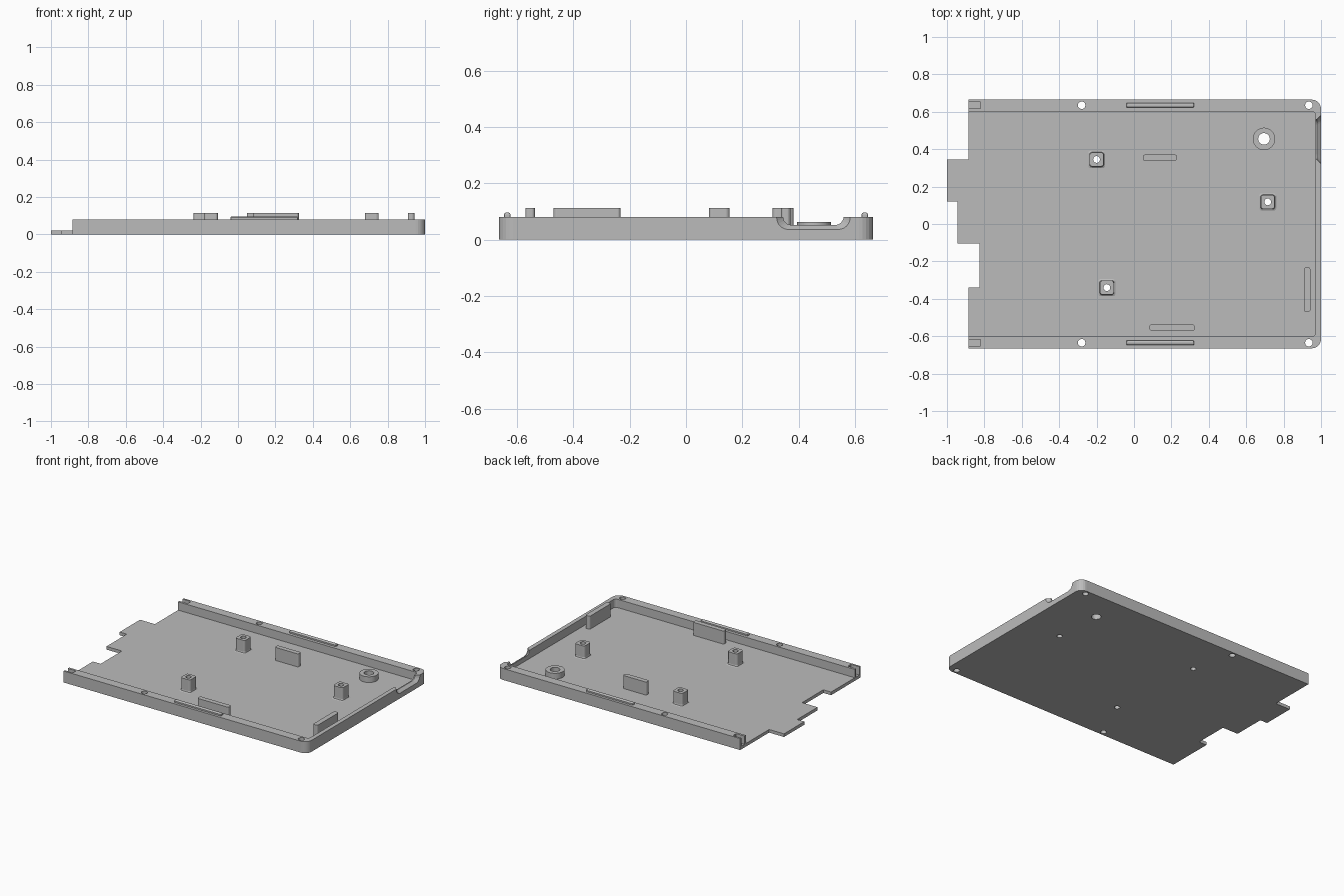
import bpy, bmesh, math
from mathutils import Vector

if "Cube" in bpy.data.objects:
    bpy.data.objects.remove(bpy.data.objects["Cube"], do_unlink=True)

FLOOR, RIM, POST = 0.022, 0.08, 0.113

grey = bpy.data.materials.new("plain grey")
grey.use_nodes = True
grey.diffuse_color = (0.5, 0.5, 0.5, 1)
grey.node_tree.nodes["Principled BSDF"].inputs["Base Color"].default_value = (0.5, 0.5, 0.5, 1)


def rounded(corners, steps=6):
    """Outline from (x, y, radius) corners, with square corners rounded off."""
    out = []
    for i, (x, y, r) in enumerate(corners):
        p = Vector((x, y))
        if r == 0:
            out.append(p)
            continue
        a = (Vector(corners[i - 1][:2]) - p).normalized() * r
        b = (Vector(corners[(i + 1) % len(corners)][:2]) - p).normalized() * r
        for k in range(steps + 1):
            t = k / steps * math.pi / 2
            out.append(p + a * (1 - math.sin(t)) + b * (1 - math.cos(t)))
    return out


def box(x0, x1, y0, y1, r=0.0):
    return rounded([(x0, y0, r), (x1, y0, r), (x1, y1, r), (x0, y1, r)])


def circle(x, y, r, n=32):
    return [Vector((x + r * math.cos(i * math.tau / n), y + r * math.sin(i * math.tau / n)))
            for i in range(n)]


def loft(name, rings, along_x=False):
    """Solid through (outline, height) rings, stacked on z, or on x."""
    bm = bmesh.new()
    loops = [[bm.verts.new((h, p.x, p.y) if along_x else (p.x, p.y, h)) for p in pts]
             for pts, h in rings]
    n = len(loops[0])
    for lo, hi in zip(loops, loops[1:]):
        for i in range(n):
            j = (i + 1) % n
            bm.faces.new((lo[i], lo[j], hi[j], hi[i]))
    bm.faces.new(loops[0][::-1])
    bm.faces.new(loops[-1])
    bmesh.ops.recalc_face_normals(bm, faces=bm.faces)
    mesh = bpy.data.meshes.new(name)
    bm.to_mesh(mesh)
    bm.free()
    mesh.materials.append(grey)
    ob = bpy.data.objects.new(name, mesh)
    bpy.context.collection.objects.link(ob)
    return ob


def extrude(name, pts, z0, z1):
    return loft(name, [(pts, z0), (pts, z1)])


def cut(ob, cutter):
    cutter.hide_render = True
    cutter.hide_set(True)
    cutter.display_type = 'WIRE'
    m = ob.modifiers.new("cut", 'BOOLEAN')
    m.operation, m.solver, m.object = 'DIFFERENCE', 'EXACT', cutter


# Tray: stepped left edge, rounded right corners
tray = extrude("tray", rounded([
    (-0.885, -0.665, 0), (1, -0.665, 0.05), (1, 0.665, 0.05), (-0.885, 0.665, 0),
    (-0.885, 0.345, 0), (-1, 0.345, 0), (-1, 0.12, 0), (-0.945, 0.12, 0),
    (-0.945, -0.105, 0), (-0.825, -0.105, 0), (-0.825, -0.34, 0), (-0.885, -0.34, 0)]), 0, RIM)

# Pocket, open to the left
cut(tray, extrude("pocket_cutter", rounded([
    (-1.1, -0.602, 0), (0.97, -0.602, 0.02), (0.97, 0.602, 0.02), (-1.1, 0.602, 0)]), FLOOR, 0.2))


# Flared cable opening in the right wall
def port(y0, y1, z, r):
    return rounded([(y0, z, r), (y1, z, r), (y1, 0.2, 0), (y0, 0.2, 0)])


small, large = port(0.345, 0.56, 0.052, 0.03), port(0.322, 0.583, 0.036, 0.042)
cut(tray, loft("port_cutter", [(small, 0.95), (small, 0.978), (large, 1.0), (large, 1.05)], True))

for side, s in (("back", 1), ("front", -1)):
    # Screw holes and end slots in the side walls
    for x in (-0.28, 0.935):
        cut(tray, extrude(side + "_hole_cutter", circle(x, s * 0.635, 0.02), -0.1, 0.2))
    y = s * 0.635
    cut(tray, extrude(side + "_slot_cutter", box(-0.95, -0.82, y - 0.017, y + 0.017), FLOOR, 0.2))
    # Low snap ridge with a rounded top
    loft(side + "_snap_ridge", [
        (box(-0.04, 0.32, y - 0.012, y + 0.012, 0.003), RIM - 0.005),
        (box(-0.04, 0.32, y - 0.012, y + 0.012, 0.003), 0.09),
        (box(-0.038, 0.318, y - 0.009, y + 0.009, 0.003), 0.094),
        (box(-0.035, 0.315, y - 0.005, y + 0.005, 0.003), 0.096)])

# Square screw posts with a flared foot
for i, (x, y) in enumerate([(-0.2, 0.345), (0.715, 0.118), (-0.145, -0.34)], 1):
    def square(h):
        return box(x - h, x + h, y - h, y + h, 0.014)
    post = loft(f"screw_post_{i}", [(square(0.046), FLOOR), (square(0.039), 0.026),
                                    (square(0.037), 0.034), (square(0.037), POST)])
    hole = extrude(f"post_hole_cutter_{i}", circle(x, y, 0.018), -0.1, 0.2)
    cut(post, hole)
    cut(tray, hole)

# Round boss near the cable opening
boss = extrude("round_boss", circle(0.695, 0.455, 0.06, 48), FLOOR, 0.062)
hole = extrude("boss_hole_cutter", circle(0.695, 0.455, 0.031), -0.1, 0.2)
cut(boss, hole)
cut(tray, hole)

# Upright support ribs
for name, x0, x1, y0, y1 in [("back_rib", 0.047, 0.23, 0.338, 0.371),
                             ("front_rib", 0.083, 0.325, -0.571, -0.537),
                             ("right_rib", 0.908, 0.943, -0.47, -0.232)]:
    extrude(name, box(x0, x1, y0, y1, 0.012), FLOOR, POST)
